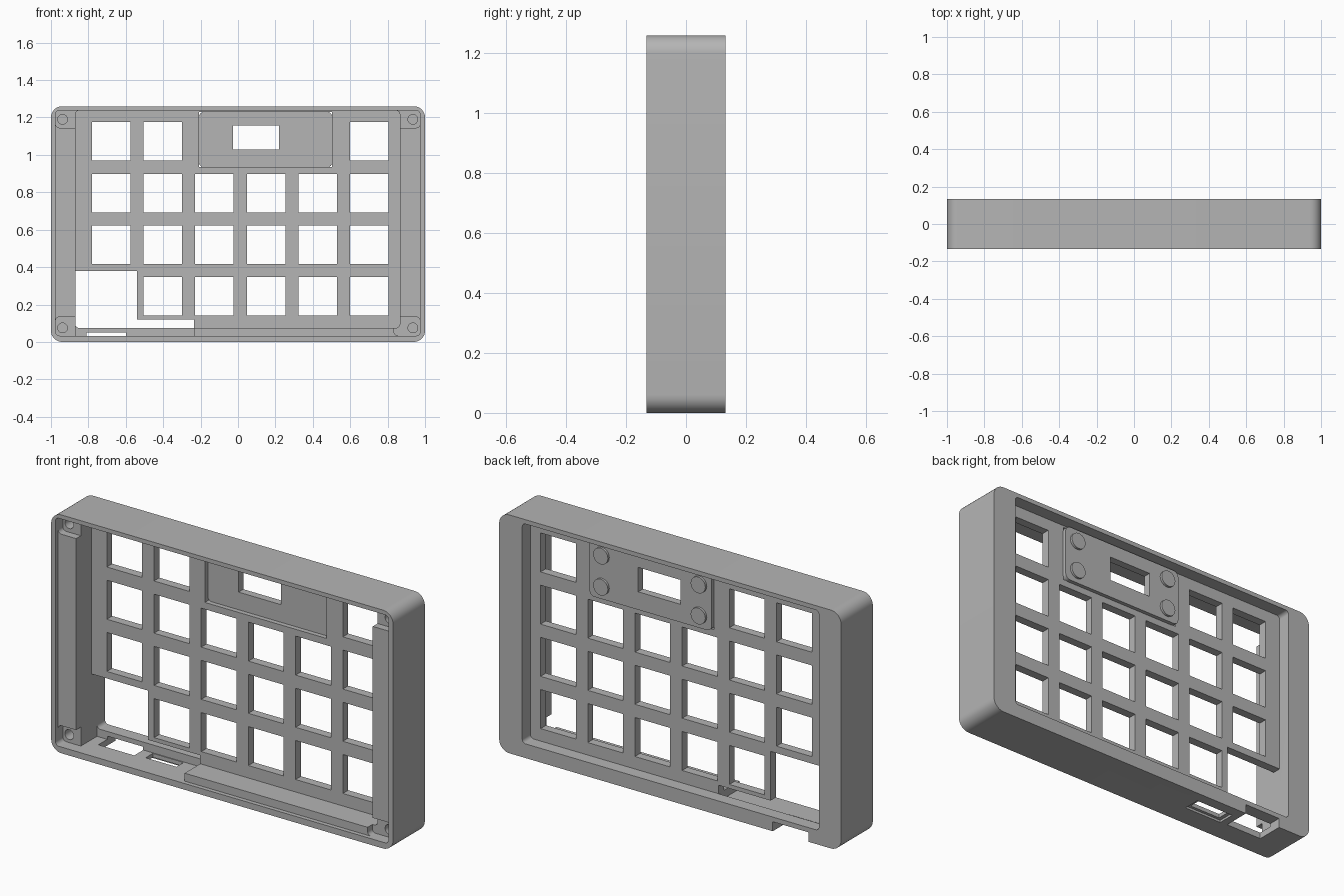
import bpy, bmesh, math

cube = bpy.data.objects.get("Cube")
if cube:
    bpy.data.objects.remove(cube)

grey = bpy.data.materials.new("light_grey_plastic")
grey.use_nodes = True
colour = (0.46, 0.46, 0.46, 1)
grey.diffuse_color = colour
grey.node_tree.nodes["Principled BSDF"].inputs["Base Color"].default_value = colour

FRONT, BACK = -0.1325, 0.1325
LID, BOSS = -0.11, -0.07           # lid seat and screw boss levels
PLATE_F, PLATE_B = 0.02, 0.065     # key plate faces
L, R, B, T = -0.87, 0.865, 0.075, 1.237   # main opening


def outline(x0, x1, z0, z1, r=0.0, steps=8):
    """Rectangle outline with rounded corners."""
    if r == 0:
        return [(x0, z0), (x1, z0), (x1, z1), (x0, z1)]
    pts = []
    corners = [(x1 - r, z1 - r), (x0 + r, z1 - r), (x0 + r, z0 + r), (x1 - r, z0 + r)]
    for i, (cx, cz) in enumerate(corners):
        for k in range(steps + 1):
            a = (i + k / steps) * math.pi / 2
            pts.append((cx + r * math.cos(a), cz + r * math.sin(a)))
    return pts


def circle(cx, cz, r, n=24):
    return [(cx + r * math.cos(2 * math.pi * i / n), cz + r * math.sin(2 * math.pi * i / n))
            for i in range(n)]


def prisms(name, shapes):
    """Extrude each (outline, y0, y1) along y into one object."""
    bm = bmesh.new()
    for pts, y0, y1 in shapes:
        face = bm.faces.new([bm.verts.new((x, y0, z)) for x, z in pts])
        ext = bmesh.ops.extrude_face_region(bm, geom=[face])["geom"]
        verts = [v for v in ext if isinstance(v, bmesh.types.BMVert)]
        bmesh.ops.translate(bm, vec=(0, y1 - y0, 0), verts=verts)
    bmesh.ops.recalc_face_normals(bm, faces=bm.faces)
    mesh = bpy.data.meshes.new(name)
    bm.to_mesh(mesh)
    bm.free()
    mesh.materials.append(grey)
    obj = bpy.data.objects.new(name, mesh)
    bpy.context.collection.objects.link(obj)
    return obj


def cut(obj, *shapes):
    """Subtract prisms that do not touch each other."""
    tool = prisms("cutter", shapes)
    tool.hide_render = True
    mod = obj.modifiers.new("cut", 'BOOLEAN')
    mod.operation, mod.solver, mod.object = 'DIFFERENCE', 'EXACT', tool
    activate(obj)
    bpy.ops.object.modifier_apply(modifier=mod.name)
    bpy.data.objects.remove(tool)


def activate(obj):
    bpy.ops.object.select_all(action='DESELECT')
    obj.select_set(True)
    bpy.context.view_layer.objects.active = obj


def finish(obj):
    activate(obj)
    bpy.ops.object.shade_smooth_by_angle(angle=math.radians(30))


# Outer frame with lid seat and the through opening
frame = prisms("case_frame", [(outline(-1, 1, 0, 1.26, 0.06), FRONT, BACK)])
cut(frame, (outline(-0.975, 0.973, 0.033, 1.238, 0.03), -0.3, LID))
cut(frame, (outline(L, R, B, T, 0.02), -0.3, 0.3))

# Lowered screw bosses in the four corners, with screw holes
cut(frame, *[(outline(x0, x1, z0, z1, 0.02), -0.3, BOSS)
             for x0, x1 in ((-0.975, L + 0.03), (R - 0.03, 0.973))
             for z0, z1 in ((0.033, 0.133), (1.145, 1.238))])
cut(frame, *[(circle(x, z, 0.026), -0.3, 0.04)
             for x in (-0.938, 0.935) for z in (0.075, 1.19)])

# Connector bay in the floor, port notch and switch slot
cut(frame, (outline(L, -0.235, 0.033, 0.2), -0.3, PLATE_B))
cut(frame, (outline(-0.81, -0.6, -0.1, 0.05), -0.01, 0.3))
cut(frame, (outline(-0.54, -0.36, -0.1, 0.06), 0.0, 0.06))
cut(frame, (outline(-0.56, -0.34, -0.1, 0.012), -0.015, 0.075))
finish(frame)

# Key plate with square key openings
plate = prisms("key_plate", [(outline(L - 0.01, R + 0.01, B - 0.01, T + 0.01), PLATE_F, PLATE_B)])
keys = []
for row, columns in enumerate([(0, 1, 5), range(6), range(6), range(1, 6)]):
    for col in columns:
        cx, cz = -0.678 + 0.276 * col, 1.072 - 0.276 * row
        keys.append((outline(cx - 0.103, cx + 0.103, cz - 0.103, cz + 0.103), -0.3, 0.3))
cut(plate, *keys)
cut(plate, (outline(-0.95, -0.54, 0, 0.38), -0.3, 0.3))
cut(plate, (outline(-0.6, -0.235, 0, 0.12), -0.3, 0.3))
cut(plate, (outline(-0.208, 0.503, 0.935, 1.228), -0.3, 0.3))
finish(plate)

# Display panel standing proud of the back of the plate
panel = prisms("display_panel", [(outline(-0.21, 0.505, 0.933, 1.23, 0.03), 0.045, 0.085)])
window = (outline(-0.028, 0.22, 1.028, 1.157), -0.3, 0.3)
cut(panel, window)
finish(panel)

# Round bosses on the panel back
bosses = prisms("panel_bosses", [(circle(0.147 + sx * 0.285, 1.082 + sz * 0.082, 0.043), 0.08, 0.097)
                                 for sx in (-1, 1) for sz in (-1, 1)])
finish(bosses)
